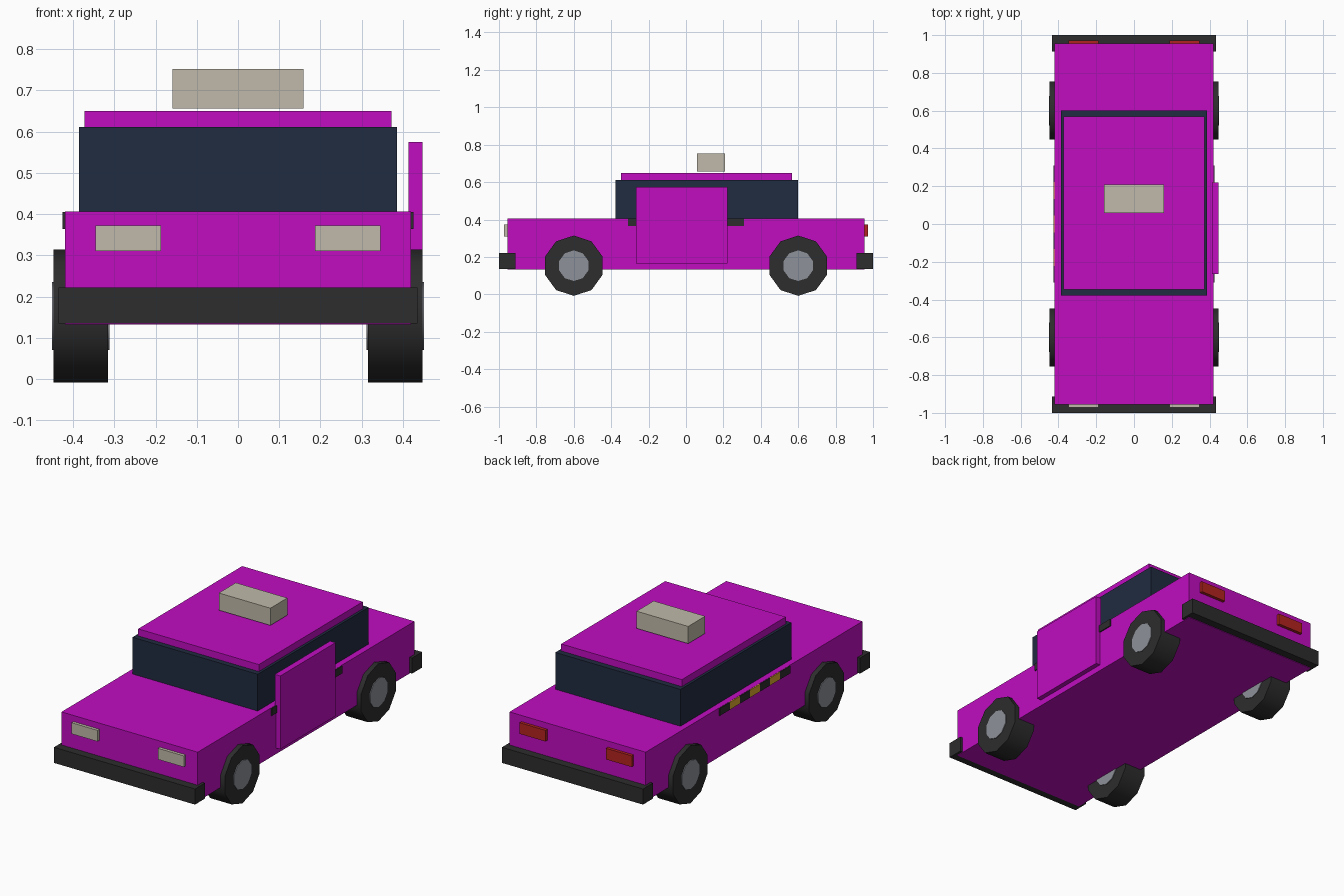
import bpy
import bmesh
import math
from mathutils import Matrix, Vector

cube = bpy.data.objects.get("Cube")
if cube:
    bpy.data.objects.remove(cube, do_unlink=True)


def material(name, rgb):
    mat = bpy.data.materials.new(name)
    mat.use_nodes = True
    mat.diffuse_color = (*rgb, 1)
    bsdf = next(n for n in mat.node_tree.nodes if n.type == "BSDF_PRINCIPLED")
    bsdf.inputs["Base Color"].default_value = (*rgb, 1)
    return mat


paint = material("magenta paint", (0.53, 0.004, 0.53))
glass = material("dark blue glass", (0.015, 0.025, 0.051))
rubber = material("black rubber", (0.026, 0.026, 0.026))
metal = material("grey metal", (0.27, 0.285, 0.32))
lamp = material("cream lamp", (0.53, 0.49, 0.40))
red = material("red lamp", (0.45, 0.017, 0.014))
yellow = material("yellow check", (0.72, 0.40, 0.03))


def add_object(name, bm, mat):
    mesh = bpy.data.meshes.new(name)
    bm.to_mesh(mesh)
    bm.free()
    mesh.materials.append(mat)
    obj = bpy.data.objects.new(name, mesh)
    bpy.context.collection.objects.link(obj)
    return obj


def box(name, mat, x, y, z):
    """Box spanning the given (low, high) range on each axis."""
    low, high = Vector((x[0], y[0], z[0])), Vector((x[1], y[1], z[1]))
    bm = bmesh.new()
    place = Matrix.Translation((low + high) / 2) @ Matrix.Diagonal((*(high - low), 1))
    bmesh.ops.create_cube(bm, size=1, matrix=place)
    return add_object(name, bm, mat)


def drum(name, mat, x, y, z, radius):
    """Ten-sided drum lying along x, smooth round the tread."""
    bm = bmesh.new()
    place = Matrix.Translation((sum(x) / 2, y, z)) @ Matrix.Rotation(math.pi / 2, 4, "Y")
    # start with a corner towards the front so the tread rests flat on the ground
    place = place @ Matrix.Rotation(math.pi / 2, 4, "Z")
    bmesh.ops.create_cone(bm, cap_ends=True, segments=10, radius1=radius,
                          radius2=radius, depth=abs(x[1] - x[0]), matrix=place)
    obj = add_object(name, bm, mat)
    bpy.ops.object.select_all(action="DESELECT")
    obj.select_set(True)
    bpy.context.view_layer.objects.active = obj
    bpy.ops.object.shade_smooth_by_angle(angle=math.radians(45))
    return obj


# Body, cabin and roof
box("body", paint, (-0.42, 0.42), (-0.955, 0.955), (0.132, 0.406))
box("cabin_windows", glass, (-0.386, 0.386), (-0.378, 0.6), (0.4, 0.611))
box("roof", paint, (-0.372, 0.372), (-0.348, 0.568), (0.6, 0.65))
box("roof_sign", lamp, (-0.159, 0.159), (0.058, 0.208), (0.656, 0.752))

# Single door panel on the left side
box("left_door", paint, (0.413, 0.447), (-0.266, 0.221), (0.166, 0.575))

# Bumpers and lamps at both ends
for end, sign, light in (("front", -1, lamp), ("rear", 1, red)):
    box(end + "_bumper", rubber, (-0.435, 0.435),
        sorted((sign * 0.912, sign)), (0.135, 0.222))
    for side, s in (("left", 1), ("right", -1)):
        box(f"{end}_{side}_lamp", light, sorted((s * 0.187, s * 0.346)),
            sorted((sign * 0.95, sign * 0.972)), (0.31, 0.372))

# Wheels and checker strips on both sides
checks, strip_end = 7, 0.31
step = 2 * strip_end / checks
for side, s in (("left", 1), ("right", -1)):
    for end, y in (("front", -0.6), ("rear", 0.6)):
        drum(f"{end}_{side}_tyre", rubber, (s * 0.315, s * 0.447), y, 0.153, 0.161)
        drum(f"{end}_{side}_hub", metal, (s * 0.311, s * 0.451), y, 0.153, 0.082)
    for i in range(checks):
        y = -strip_end + i * step
        box(f"{side}_check_{i + 1}", yellow if i % 2 else rubber,
            sorted((s * 0.417, s * 0.426)), (y, y + step), (0.364, 0.405))
